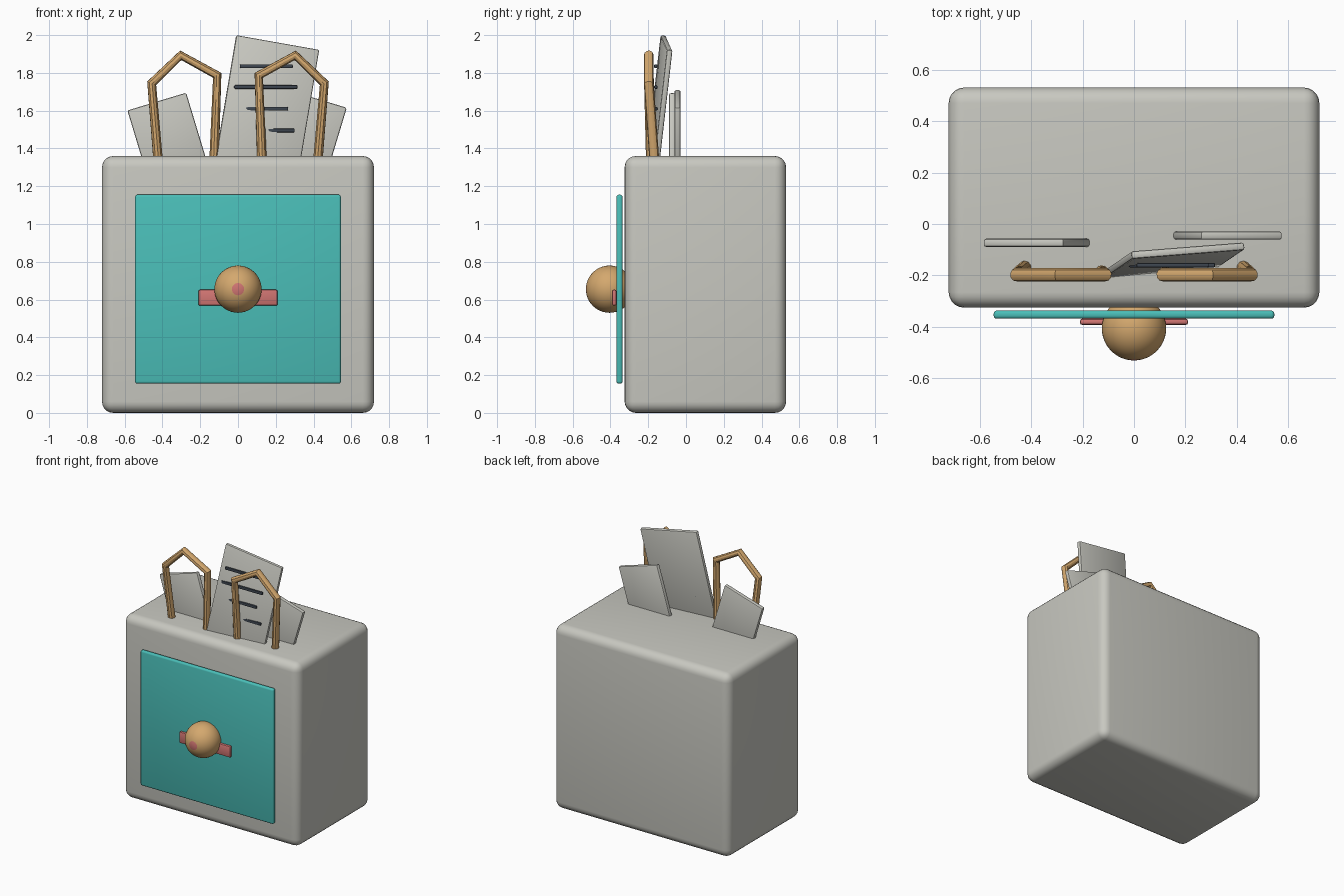
import bpy, bmesh, math
from mathutils import Matrix, Vector, Euler

if "Cube" in bpy.data.objects:
    bpy.data.objects.remove(bpy.data.objects["Cube"])


def material(name, rgb):
    m = bpy.data.materials.new(name)
    m.diffuse_color = (*rgb, 1)
    m.use_nodes = True
    m.node_tree.nodes["Principled BSDF"].inputs["Base Color"].default_value = m.diffuse_color
    return m


GREY = material("warm grey", (0.578, 0.578, 0.530))
TEAL = material("teal", (0.069, 0.515, 0.479))
TAN = material("tan wood", (0.658, 0.392, 0.156))
PINK = material("soft red", (0.640, 0.180, 0.170))
DARK = material("dark slate", (0.048, 0.061, 0.080))


def finish(name, bm, mats):
    mesh = bpy.data.meshes.new(name)
    bm.to_mesh(mesh)
    bm.free()
    obj = bpy.data.objects.new(name, mesh)
    bpy.context.collection.objects.link(obj)
    for m in mats:
        mesh.materials.append(m)
    smooth(obj)
    return obj


def smooth(obj):
    bpy.ops.object.select_all(action='DESELECT')
    obj.select_set(True)
    bpy.context.view_layer.objects.active = obj
    bpy.ops.object.shade_smooth_by_angle(angle=math.radians(35))


def box(name, center, size, mat, bevel, segments=3, rotation=(0, 0, 0)):
    bm = bmesh.new()
    bmesh.ops.create_cube(bm, size=1)
    bmesh.ops.scale(bm, vec=size, verts=bm.verts)
    bmesh.ops.bevel(bm, geom=bm.edges[:], offset=bevel, segments=segments,
                    profile=0.5, affect='EDGES')
    rot = Euler([math.radians(a) for a in rotation]).to_matrix().to_4x4()
    bmesh.ops.transform(bm, matrix=Matrix.Translation(center) @ rot, verts=bm.verts)
    return finish(name, bm, [mat])


def card(name, top_mid, width, height, thick, rotation):
    # Placed by the middle of its top edge; the lower end sinks into the body
    up = Euler([math.radians(a) for a in rotation]).to_matrix() @ Vector((0, 0, 1))
    return box(name, Vector(top_mid) - up * height / 2, (width, thick, height),
               GREY, 0.009, 2, rotation)


# Body and front pocket
box("body", (0, 0.1025, 0.68), (1.44, 0.855, 1.36), GREY, 0.06, 5)
box("front_panel", (0, -0.352, 0.655), (1.09, 0.032, 1.0), TEAL, 0.012)
box("clasp_bar", (0, -0.38, 0.61), (0.42, 0.024, 0.084), PINK, 0.009, 2)

# Round knob whose front cap is a coloured dot
bm = bmesh.new()
bmesh.ops.create_uvsphere(bm, u_segments=48, v_segments=24, radius=0.125)
bmesh.ops.rotate(bm, cent=(0, 0, 0), matrix=Matrix.Rotation(math.pi / 2, 3, 'X'),
                 verts=bm.verts)
for f in bm.faces:
    front = -f.calc_center_median().normalized().y
    f.material_index = 1 if front > math.cos(math.radians(15)) else 0
bmesh.ops.translate(bm, vec=(0, -0.405, 0.655), verts=bm.verts)
finish("knob", bm, [TAN, PINK])

# Cards standing out of the top
card("left_card", (-0.43, -0.073, 1.648), 0.325, 0.45, 0.032, (0, -16.8, 0))
card("right_card", (0.418, -0.045, 1.663), 0.33, 0.45, 0.032, (0, 16.8, 0))
card("main_card", (0.21, -0.103, 1.96), 0.447, 0.75, 0.03, (-5.7, 10, 4.5))

# Lines on the main card
for i, (x0, x1, z) in enumerate([(0.01, 0.29, 1.835), (-0.02, 0.315, 1.725),
                                 (0.035, 0.265, 1.61), (0.02, 0.30, 1.495)]):
    box(f"card_line_{i + 1}", ((x0 + x1) / 2, -0.160, z),
        (x1 - x0, 0.017, 0.02), DARK, 0.005, 2)

# Pair of bent carrying loops, mirrored across the middle
loop = [(0.42, -0.165, 1.30), (0.457, -0.197, 1.745), (0.303, -0.197, 1.893),
        (0.110, -0.197, 1.787), (0.128, -0.185, 1.30)]
for side, name in ((-1, "left_handle"), (1, "right_handle")):
    curve = bpy.data.curves.new(name, 'CURVE')
    curve.dimensions = '3D'
    curve.bevel_depth = 0.026
    curve.bevel_resolution = 3
    curve.use_fill_caps = True
    spline = curve.splines.new('POLY')
    spline.points.add(len(loop) - 1)
    for p, (x, y, z) in zip(spline.points, loop):
        p.co = (side * x, y, z, 1)
    curve.materials.append(TAN)
    obj = bpy.data.objects.new(name, curve)
    bpy.context.collection.objects.link(obj)
    bpy.ops.object.select_all(action='DESELECT')
    obj.select_set(True)
    bpy.context.view_layer.objects.active = obj
    bpy.ops.object.convert(target='MESH')
    smooth(bpy.context.view_layer.objects.active)
